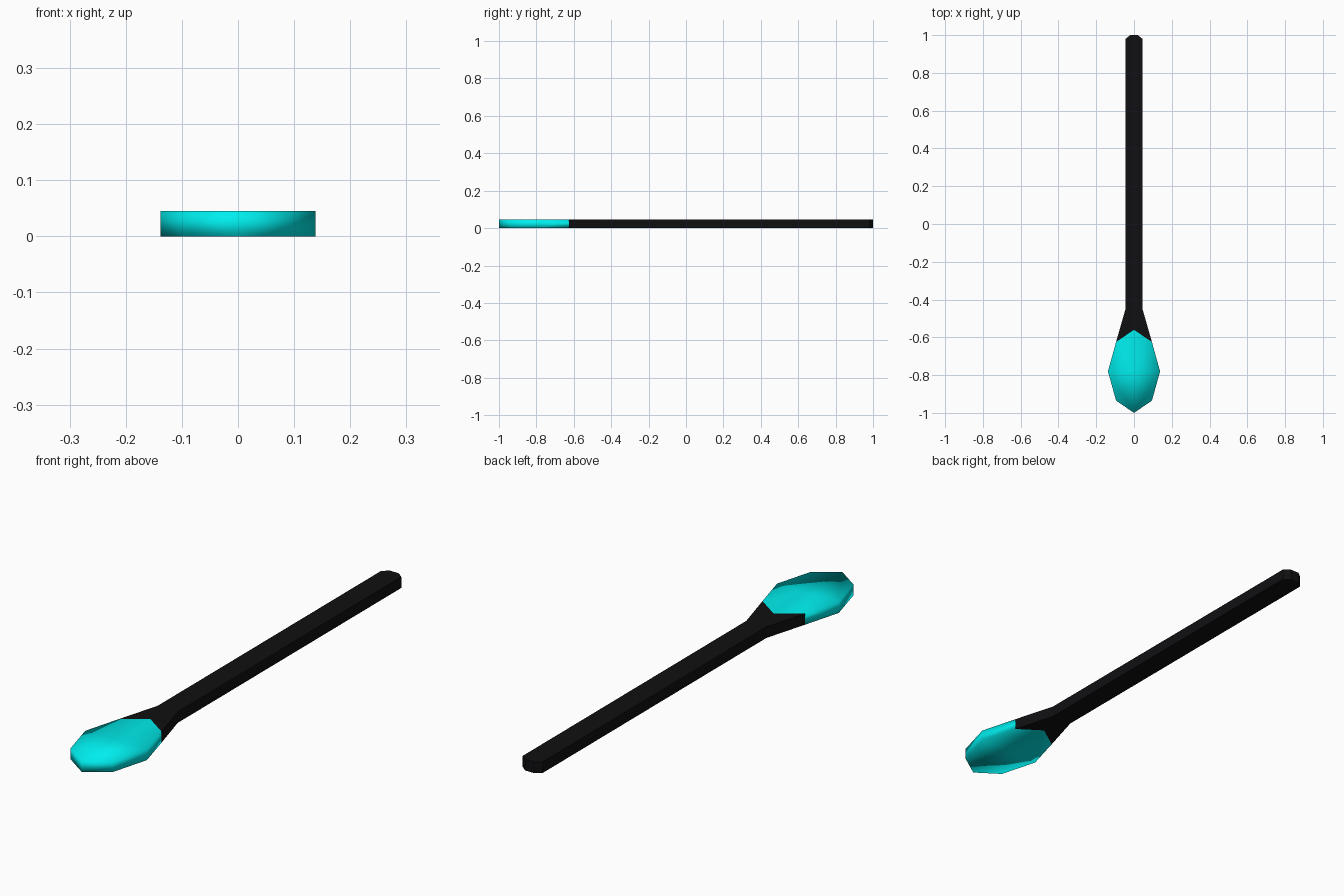
import bpy

if "Cube" in bpy.data.objects:
    bpy.data.objects.remove(bpy.data.objects["Cube"])

THICK = 0.045


def plate(name, points, polys, rim, color, smooth):
    """Right half of a flat plate (counter-clockwise outlines), mirrored across x = 0."""
    n = len(points)
    verts = [(x, y, z) for z in (0, THICK) for x, y in points]
    faces = [tuple(i + n for i in p) for p in polys]
    faces += [tuple(reversed(p)) for p in polys]
    faces += [(a, b, b + n, a + n) for a, b in zip(rim, rim[1:])]
    mesh = bpy.data.meshes.new(name)
    mesh.from_pydata(verts, [], faces)
    mesh.polygons.foreach_set("use_smooth", [smooth] * len(faces))
    mat = bpy.data.materials.new(name + "_colour")
    mat.diffuse_color = color
    mat.use_nodes = True
    mat.node_tree.nodes["Principled BSDF"].inputs["Base Color"].default_value = mat.diffuse_color
    mesh.materials.append(mat)
    obj = bpy.data.objects.new(name, mesh)
    bpy.context.collection.objects.link(obj)
    mirror = obj.modifiers.new("Mirror", "MIRROR")
    mirror.use_mirror_merge = True
    return obj


# black handle: notched neck, straight bar, chamfered end
plate("handle",
      [(0, -0.56), (0.095, -0.625), (0.045, -0.45),
       (0.045, 0.98), (0.02, 1.0), (0, 1.0)],
      [(0, 1, 2, 3, 4, 5)], [1, 2, 3, 4, 5],
      (0.005, 0.005, 0.006, 1), False)

# cyan head: eight-sided softly shaded tip seated in the neck notch
plate("head",
      [(0, -1.0), (0.095, -0.935), (0.138, -0.78),
       (0.095, -0.625), (0, -0.56), (0, -0.78)],
      [(0, 1, 2, 5), (5, 2, 3, 4)], [0, 1, 2, 3],
      (0.0, 0.85, 0.85, 1), True)
